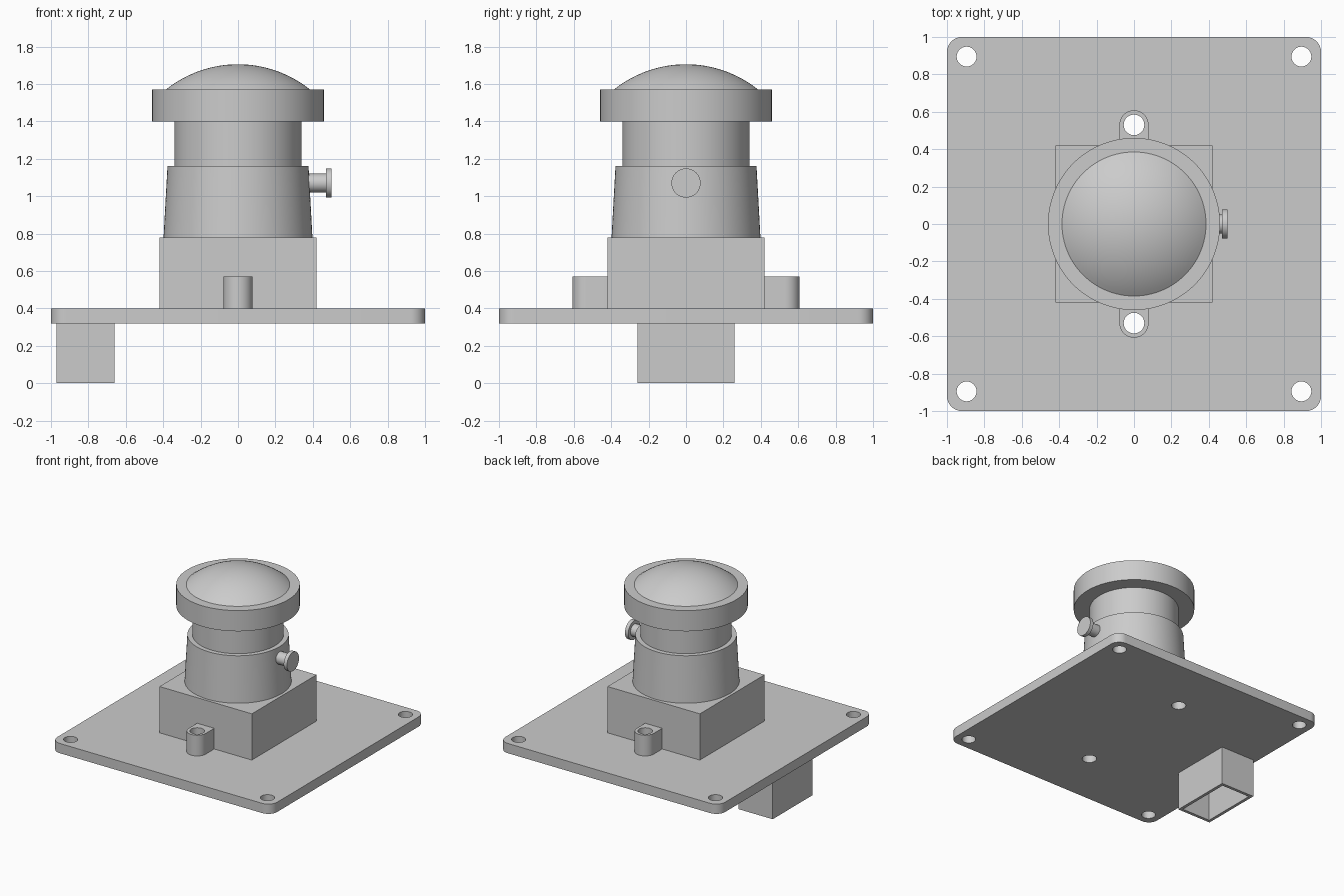
import bpy
import bmesh
import math
from mathutils import Matrix, Vector

default = bpy.data.objects.get("Cube")
if default:
    bpy.data.objects.remove(default, do_unlink=True)

# Single plain grey
GREY = (0.6, 0.6, 0.6, 1.0)
grey = bpy.data.materials.new("plain_grey")
grey.use_nodes = True
grey.diffuse_color = GREY
grey.node_tree.nodes["Principled BSDF"].inputs["Base Color"].default_value = GREY


def finish(name, bm):
    """Turn a bmesh into a named object with sharp-edged smooth shading."""
    bmesh.ops.recalc_face_normals(bm, faces=bm.faces)
    mesh = bpy.data.meshes.new(name)
    bm.to_mesh(mesh)
    bm.free()
    obj = bpy.data.objects.new(name, mesh)
    bpy.context.collection.objects.link(obj)
    mesh.materials.append(grey)
    shade(obj)
    return obj


def activate(obj):
    bpy.ops.object.select_all(action="DESELECT")
    obj.select_set(True)
    bpy.context.view_layer.objects.active = obj


def shade(obj):
    activate(obj)
    bpy.ops.object.shade_smooth_by_angle(angle=math.radians(30))


def box(name, low, high, corner=0.0):
    """Box between two corners, with optional rounded vertical edges."""
    low, high = Vector(low), Vector(high)
    bm = bmesh.new()
    bmesh.ops.create_cube(bm, size=1)
    bmesh.ops.scale(bm, vec=high - low, verts=bm.verts)
    bmesh.ops.translate(bm, vec=(low + high) / 2, verts=bm.verts)
    if corner:
        upright = [e for e in bm.edges
                   if abs(e.verts[0].co.z - e.verts[1].co.z) > 0.01]
        bmesh.ops.bevel(bm, geom=upright, offset=corner, segments=8,
                        profile=0.5, affect="EDGES")
    return finish(name, bm)


def turned(name, profile, steps=96, matrix=Matrix()):
    """Lathe (radius, height) points around z; ends lie on the axis."""
    bm = bmesh.new()
    verts = [bm.verts.new((r, 0, z)) for r, z in profile]
    edges = [bm.edges.new(pair) for pair in zip(verts, verts[1:])]
    bmesh.ops.spin(bm, geom=verts + edges, cent=(0, 0, 0), axis=(0, 0, 1),
                   angle=math.tau, steps=steps)
    bmesh.ops.remove_doubles(bm, verts=bm.verts, dist=0.0001)
    bmesh.ops.transform(bm, matrix=matrix, verts=bm.verts)
    return finish(name, bm)


def cut(obj, cutter):
    """Subtract a cutter, then discard it."""
    mod = obj.modifiers.new("cut", "BOOLEAN")
    mod.operation, mod.solver, mod.object = "DIFFERENCE", "EXACT", cutter
    activate(obj)
    bpy.ops.object.modifier_apply(modifier=mod.name)
    bpy.data.objects.remove(cutter, do_unlink=True)
    shade(obj)


def drill(obj, x, y, radius):
    cut(obj, turned("drill", [(0, 0.2), (radius, 0.2), (radius, 0.7), (0, 0.7)],
                    48, Matrix.Translation((x, y, 0))))


PLATE_LOW, PLATE_TOP = 0.32, 0.4
TAB_Y, TAB_R, TAB_HOLE = 0.53, 0.078, 0.055
CORNER, CORNER_HOLE = 0.895, 0.053

# Circuit board with rounded corners and drilled mounting holes
board = box("board", (-1, -1, PLATE_LOW), (1, 1, PLATE_TOP), 0.08)
for sx in (-1, 1):
    for sy in (-1, 1):
        drill(board, sx * CORNER, sy * CORNER, CORNER_HOLE)

# Square lens mount
box("mount_base", (-0.42, -0.42, PLATE_TOP), (0.42, 0.42, 0.78))

# Screw tabs front and back, drilled through the board as well
for side, label in ((-1, "front"), (1, "back")):
    y = side * TAB_Y
    bm = bmesh.new()
    outline = [(-TAB_R, side * 0.42), (TAB_R, side * 0.42)]
    for i in range(25):
        a = math.pi * i / 24
        outline.append((TAB_R * math.cos(a), y + side * TAB_R * math.sin(a)))
    face = bm.faces.new([bm.verts.new((px, py, PLATE_TOP)) for px, py in outline])
    grown = bmesh.ops.extrude_face_region(bm, geom=[face], use_keep_orig=True)
    bmesh.ops.translate(bm, vec=(0, 0, 0.17), verts=[
        v for v in grown["geom"] if isinstance(v, bmesh.types.BMVert)])
    tab = finish(label + "_screw_tab", bm)
    drill(tab, 0, y, TAB_HOLE)
    drill(board, 0, y, TAB_HOLE)

# Tapered holder, lens barrel and wide rim
turned("lens_holder", [(0, 0.78), (0.398, 0.78), (0.377, 1.16), (0, 1.16)])
turned("lens_barrel", [(0, 1.16), (0.34, 1.16), (0.34, 1.4), (0, 1.4)])
turned("lens_rim", [(0, 1.4), (0.46, 1.4), (0.46, 1.57), (0, 1.57)])

# Domed front glass, a shallow spherical cap
CAP_R, CAP_H = 0.385, 0.135
ball = (CAP_R ** 2 + CAP_H ** 2) / (2 * CAP_H)
sweep = math.asin(CAP_R / ball)
cap = [(ball * math.sin(sweep * i / 16),
        1.57 + CAP_H - ball + ball * math.cos(sweep * i / 16)) for i in range(17)]
turned("lens_dome", cap)

# Locking screw on the left of the holder
turned("locking_screw", [(0, 0.35), (0.05, 0.35), (0.05, 0.47), (0.078, 0.47),
                         (0.078, 0.5), (0, 0.5)], 48,
       Matrix.Translation((0, 0, 1.07)) @ Matrix.Rotation(math.pi / 2, 4, "Y"))

# Hollow connector shell under the board, open downwards
shell = box("connector_shell", (-0.97, -0.26, 0), (-0.66, 0.26, PLATE_LOW))
cut(shell, box("socket", (-0.945, -0.235, -0.1), (-0.685, 0.235, 0.3)))
